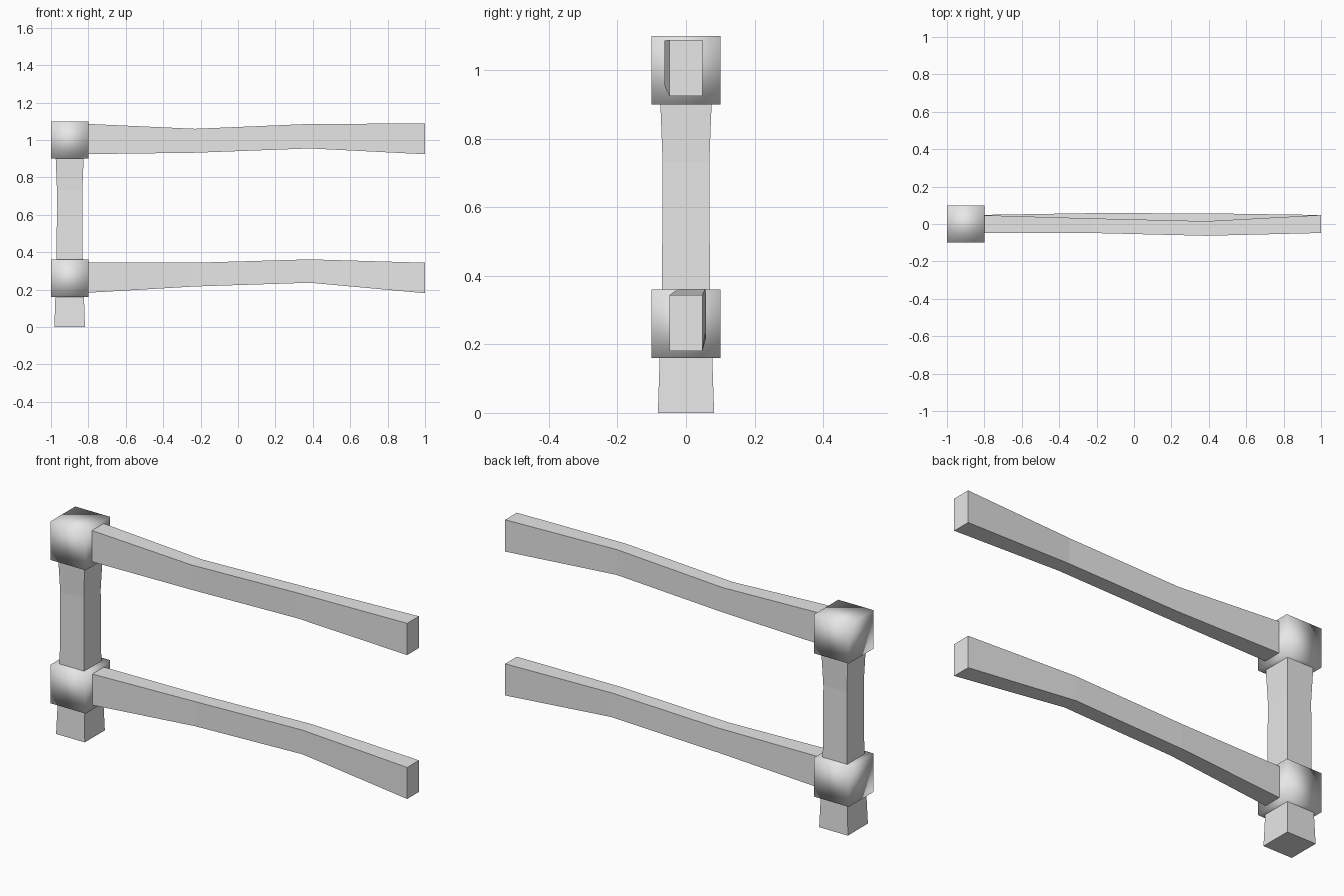
import bpy
import bmesh
from mathutils import Vector

cube = bpy.data.objects.get("Cube")
if cube:
    bpy.data.objects.remove(cube, do_unlink=True)

# Single plain grey for every part
grey = bpy.data.materials.new("plain_grey")
grey.use_nodes = True
colour = (0.8, 0.8, 0.8, 1)
grey.diffuse_color = colour
grey.node_tree.nodes["Principled BSDF"].inputs["Base Color"].default_value = colour


def add_object(name, bm, smooth=False):
    bmesh.ops.recalc_face_normals(bm, faces=bm.faces)
    for face in bm.faces:
        face.smooth = smooth
    mesh = bpy.data.meshes.new(name)
    bm.to_mesh(mesh)
    bm.free()
    mesh.materials.append(grey)
    obj = bpy.data.objects.new(name, mesh)
    bpy.context.collection.objects.link(obj)
    return obj


def loft(name, rings):
    """Skin a closed beam through a list of four-cornered rings."""
    bm = bmesh.new()
    loops = [[bm.verts.new(p) for p in ring] for ring in rings]
    for a, b in zip(loops, loops[1:]):
        for i in range(4):
            j = (i + 1) % 4
            bm.faces.new((a[i], a[j], b[j], b[i]))
    bm.faces.new(loops[0])
    bm.faces.new(loops[-1])
    return add_object(name, bm)


POST_X = -0.9

# Post: square, narrowed through the middle
post_rings = []
for z, h in [(0, 0.082), (0.36, 0.07), (0.73, 0.068), (1.09, 0.082)]:
    post_rings.append([Vector((POST_X + sx * h, sy * h, z))
                       for sx, sy in [(-1, -1), (1, -1), (1, 1), (-1, 1)]])
loft("post", post_rings)

# Soft-shaded blocks holding the rails
for name, z in [("lower_collar", 0.26), ("upper_collar", 1.0)]:
    bm = bmesh.new()
    bmesh.ops.create_cube(bm, size=0.2)
    add_object(name, bm, smooth=True).location = (POST_X, 0, z)

# Rails: sections given as y min, y max, z min, z max
RAIL_X = [-0.845, -0.23, 0.385, 1.0]
rails = {
    "upper_rail": [(-0.048, 0.048, 0.924, 1.088), (-0.048, 0.03, 0.932, 1.06),
                   (-0.063, 0.015, 0.955, 1.086), (-0.048, 0.048, 0.924, 1.088)],
    "lower_rail": [(-0.048, 0.048, 0.181, 0.344), (-0.02, 0.058, 0.217, 0.344),
                   (-0.022, 0.057, 0.237, 0.362), (-0.048, 0.048, 0.181, 0.344)],
}
for name, sections in rails.items():
    loft(name, [[(x, y0, z0), (x, y1, z0), (x, y1, z1), (x, y0, z1)]
                for x, (y0, y1, z0, z1) in zip(RAIL_X, sections)])
